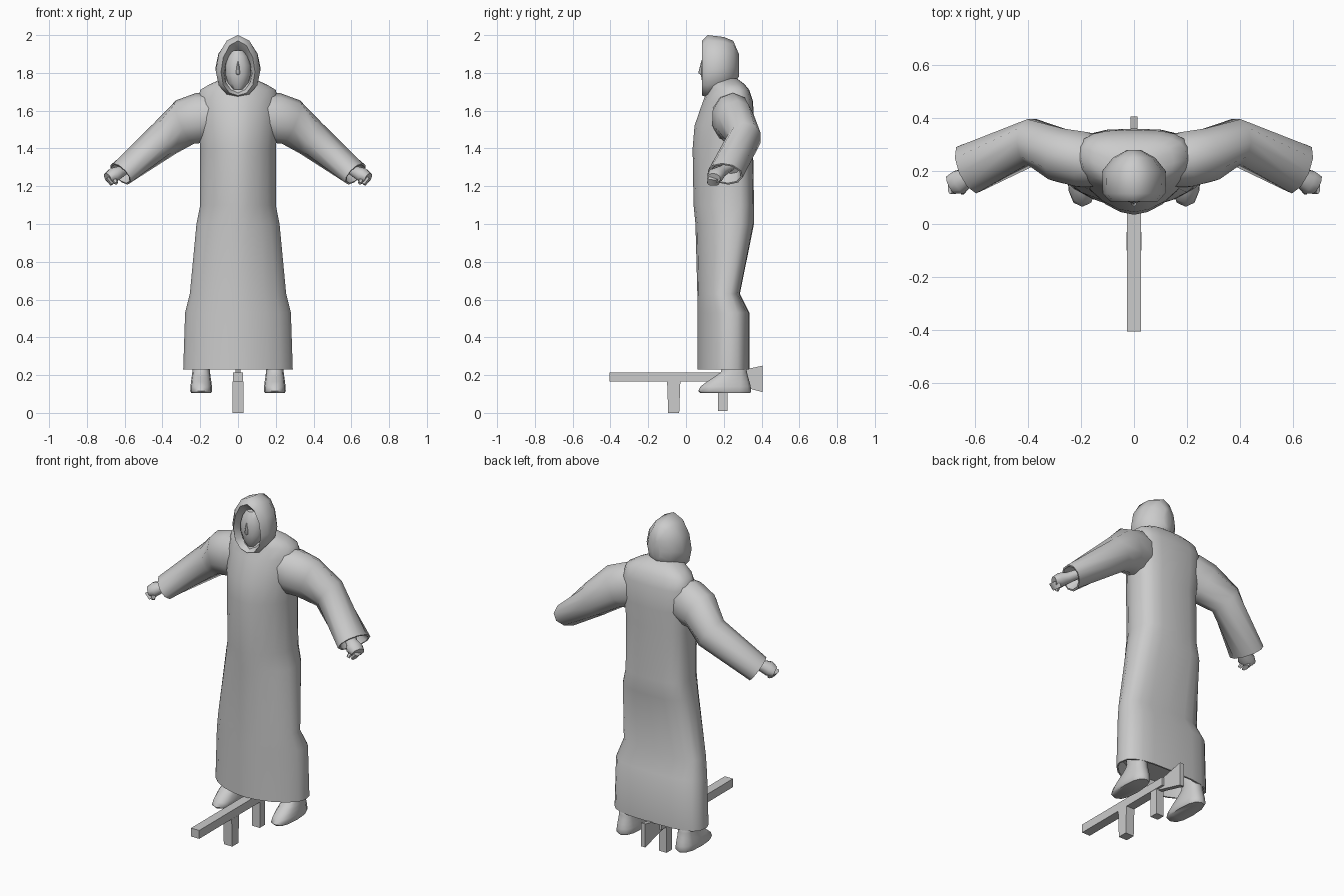
import bpy, bmesh, math
from mathutils import Vector

cube = bpy.data.objects.get("Cube")
if cube:
    bpy.data.objects.remove(cube, do_unlink=True)

grey = bpy.data.materials.new("light_grey")
grey.use_nodes = True
colour = (0.6, 0.6, 0.6, 1)
grey.diffuse_color = colour
grey.node_tree.nodes["Principled BSDF"].inputs["Base Color"].default_value = colour


def loft(name, rings, mirror=False, smooth=True):
    """Skin a list of equal-length closed rings and cap both ends."""
    bm = bmesh.new()
    loops = [[bm.verts.new(point) for point in ring] for ring in rings]
    count = len(loops[0])
    for lower, upper in zip(loops, loops[1:]):
        for i in range(count):
            j = (i + 1) % count
            bm.faces.new((lower[i], lower[j], upper[j], upper[i]))
    bm.faces.new(loops[0])
    bm.faces.new(loops[-1])
    bmesh.ops.recalc_face_normals(bm, faces=bm.faces[:])
    mesh = bpy.data.meshes.new(name)
    bm.to_mesh(mesh)
    bm.free()
    mesh.materials.append(grey)
    obj = bpy.data.objects.new(name, mesh)
    bpy.context.collection.objects.link(obj)
    if mirror:
        obj.modifiers.new("mirror", 'MIRROR').use_mirror_merge = False
    if smooth:
        bpy.ops.object.select_all(action='DESELECT')
        obj.select_set(True)
        bpy.context.view_layer.objects.active = obj
        bpy.ops.object.shade_smooth_by_angle(angle=math.radians(55))


def level(z, width, front, back, x=0, sides=12, power=0.8):
    """Horizontal rounded ring: half width in x, front to back in y."""
    ring = []
    middle, depth = (front + back) / 2, (back - front) / 2
    for i in range(sides):
        angle = math.tau * i / sides
        c, s = math.cos(angle), math.sin(angle)
        ring.append((x + width * math.copysign(abs(c) ** power, c),
                     middle + depth * math.copysign(abs(s) ** power, s), z))
    return ring


def robe_ring(z, width, front, back, sides=20):
    """Horizontal ring with a keeled front and a broad, flat back."""
    ring = []
    seam = front + (back - front) * 0.58
    for i in range(sides):
        angle = math.tau * i / sides
        c, s = math.cos(angle), math.sin(angle)
        power = 0.65 if s > 0 else 1.15
        reach = back - seam if s > 0 else front - seam
        ring.append((width * math.copysign(abs(c) ** power, c),
                     seam + reach * abs(s) ** power, z))
    return ring


def tilted(centre, axis, tall, wide, sides=10):
    """Oval ring perpendicular to an axis, starting at its top."""
    axis = Vector(axis).normalized()
    side = axis.cross(Vector((0, 0, 1))).normalized()
    up = side.cross(axis)
    angles = [math.tau * i / sides for i in range(sides)]
    return [Vector(centre) + up * tall * math.cos(a) + side * wide * math.sin(a)
            for a in angles]


def block(name, front, back, bottom, top, width, taper=0.0):
    """Box that may narrow towards the bottom."""
    def outline(z, inset):
        return [(-width, front + inset, z), (width, front + inset, z),
                (width, back - inset, z), (-width, back - inset, z)]
    loft(name, [outline(bottom, taper), outline(top, 0)], smooth=False)


# Long robe, hollow at the hem, rising to the collar
hem = 0.23
loft("robe", [
    robe_ring(z=0.3, width=0.26, front=0.09, back=0.31),
    robe_ring(z=hem, width=0.28, front=0.07, back=0.325),
    robe_ring(z=hem, width=0.29, front=0.06, back=0.335),
    robe_ring(z=0.53, width=0.28, front=0.06, back=0.335),
    robe_ring(z=0.63, width=0.255, front=0.06, back=0.285),
    robe_ring(z=1.0, width=0.22, front=0.05, back=0.36),
    robe_ring(z=1.1, width=0.2, front=0.04, back=0.36),
    robe_ring(z=1.4, width=0.2, front=0.035, back=0.355),
    robe_ring(z=1.52, width=0.21, front=0.045, back=0.36),
    robe_ring(z=1.65, width=0.215, front=0.09, back=0.355),
    robe_ring(z=1.71, width=0.2, front=0.115, back=0.335),
    robe_ring(z=1.74, width=0.15, front=0.12, back=0.31),
    robe_ring(z=1.77, width=0.08, front=0.13, back=0.27)])

# Wide sleeves, hollow at the cuff
chest = Vector((0.1, 0.225, 1.585))
shoulder = Vector((0.28, 0.26, 1.54))
elbow = Vector((0.385, 0.31, 1.455))
cuff = Vector((0.622, 0.208, 1.265))
upper_arm = elbow - chest
forearm = cuff - elbow
inside = elbow.lerp(cuff, 0.8)
loft("sleeve", [
    tilted(chest, shoulder - chest, tall=0.11, wide=0.09),
    tilted(chest.lerp(shoulder, 0.5), shoulder - chest, tall=0.135, wide=0.11),
    tilted(shoulder, upper_arm, tall=0.125, wide=0.105),
    tilted(elbow, (1, 0, -0.7), tall=0.1, wide=0.09),
    tilted(cuff, forearm, tall=0.07, wide=0.1),
    tilted(cuff, forearm, tall=0.06, wide=0.09),
    tilted(inside, forearm, tall=0.045, wide=0.06)], mirror=True)

# Fists with curled fingers and a thumb
wrist = Vector((0.625, 0.18, 1.275))
palm = Vector((0.66, 0.158, 1.258))
knuckle = Vector((0.69, 0.148, 1.243))
fingertip = Vector((0.665, 0.145, 1.21))
reach = knuckle - wrist
loft("hand", [
    tilted(inside, forearm, tall=0.025, wide=0.03),
    tilted(wrist, reach, tall=0.032, wide=0.034),
    tilted(palm, reach, tall=0.04, wide=0.048),
    tilted(knuckle, reach, tall=0.028, wide=0.038)], mirror=True)
curl = fingertip - knuckle
loft("fingers", [
    tilted(knuckle, curl, tall=0.016, wide=0.036, sides=8),
    tilted(fingertip, curl, tall=0.012, wide=0.03, sides=8)], mirror=True)
thumb_tip = Vector((0.645, 0.118, 1.215))
loft("thumb", [
    tilted(palm, thumb_tip - palm, tall=0.02, wide=0.02, sides=6),
    tilted(thumb_tip, thumb_tip - palm, tall=0.01, wide=0.01, sides=6)], mirror=True)

# Shoes: the toe draws back to the ankle as the shoe rises
sole, ankle = 0.105, 0.23
shoe = [level(z=sole, width=0.052, front=0.075, back=0.34, x=0.195)]
steps = 6
for step in range(steps):
    rise = step / (steps - 1)
    ease = (1 - math.cos(math.pi * rise)) / 2
    shoe.append(level(z=sole + 0.01 + (ankle - sole) * rise, width=0.058 - 0.012 * ease,
                      front=0.065 + 0.13 * ease, back=0.345 - 0.025 * ease, x=0.195))
shoe.append(level(z=0.32, width=0.04, front=0.18, back=0.26, x=0.19))
loft("shoe", shoe, mirror=True)


def hood_ring(y, width, top, bottom, sides=12):
    """Upright pointed arch, widest a little below its middle."""
    ring = []
    for i in range(sides):
        angle = math.tau * i / sides
        height = math.cos(angle) - 0.15 * math.sin(angle) ** 2
        ring.append((width * math.sin(angle), y,
                     (top + bottom) / 2 + height * (top - bottom) / 2))
    return ring


# Hood with a recessed face opening
loft("hood", [
    hood_ring(y=0.16, width=0.07, top=1.91, bottom=1.71),
    hood_ring(y=0.12, width=0.075, top=1.93, bottom=1.7),
    hood_ring(y=0.085, width=0.09, top=1.97, bottom=1.68),
    hood_ring(y=0.115, width=0.118, top=2.0, bottom=1.67),
    hood_ring(y=0.2, width=0.12, top=1.99, bottom=1.7),
    hood_ring(y=0.25, width=0.08, top=1.97, bottom=1.73),
    hood_ring(y=0.28, width=0.025, top=1.9, bottom=1.78)])

# Face: rounded from chin to brow, with a small nose
face = []
for step in range(1, steps + 1):
    angle = math.pi * step / (steps + 1)
    swell = math.sin(angle)
    face.append(level(z=1.815 - 0.115 * math.cos(angle), width=0.068 * swell,
                      front=0.15 - 0.072 * math.sqrt(swell), back=0.19, power=1))
loft("face", face)
loft("nose", [
    level(z=1.79, width=0.012, front=0.078, back=0.12, sides=8, power=1),
    level(z=1.8, width=0.013, front=0.065, back=0.12, sides=8, power=1),
    level(z=1.86, width=0.008, front=0.08, back=0.12, sides=8, power=1)])

# Beam on two posts, with a flared tail fin
rail = 0.165
block("beam", front=-0.405, back=0.27, bottom=rail, top=0.215, width=0.027)
block("front_post", front=-0.1, back=-0.03, bottom=0, top=rail, width=0.028, taper=0.006)
block("rear_post", front=0.17, back=0.22, bottom=0.01, top=rail, width=0.025)
fin_start, fin_end = 0.2, 0.405
loft("tail_fin", [[(x, fin_start, rail), (x, fin_end, 0.11),
                   (x, fin_end, 0.25), (x, fin_start, 0.205)]
                  for x in (-0.014, 0.014)], smooth=False)
